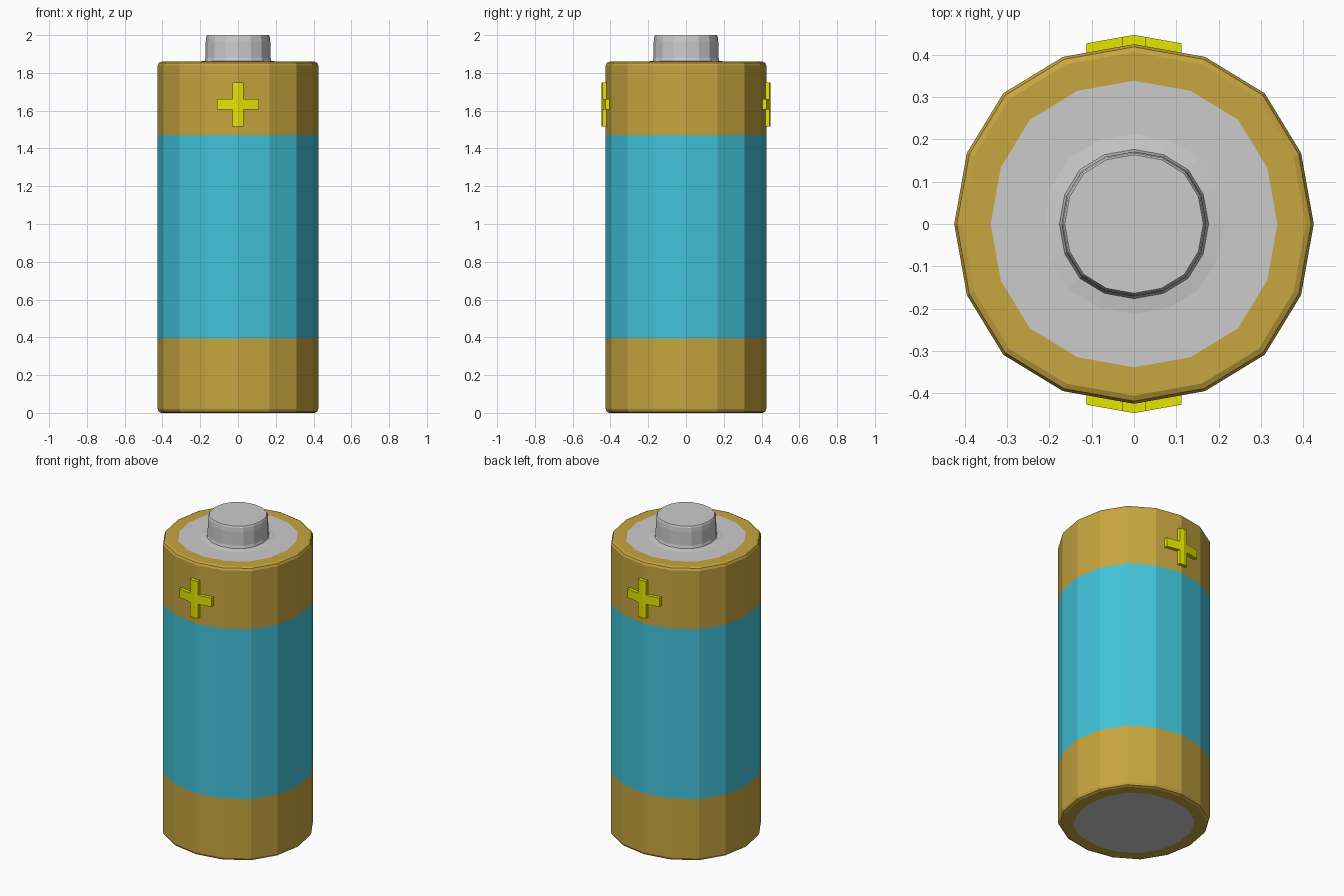
import bpy, bmesh, math

if "Cube" in bpy.data.objects:
    bpy.data.objects.remove(bpy.data.objects["Cube"])

# One quarter of the slightly squared 16-sided section
QUARTER = [(0.425, 0.0), (0.395, 0.168), (0.309, 0.309), (0.168, 0.395)]
SECTION = []
for q in range(4):
    c, s = [(1, 0), (0, 1), (-1, 0), (0, -1)][q]
    SECTION += [(x * c - y * s, x * s + y * c) for x, y in QUARTER]


def material(name, rgb):
    m = bpy.data.materials.new(name)
    m.diffuse_color = (*rgb, 1)
    m.use_nodes = True
    m.node_tree.nodes["Principled BSDF"].inputs["Base Color"].default_value = m.diffuse_color
    return m


gold = material("gold", (0.57, 0.38, 0.05))
teal = material("teal", (0.055, 0.55, 0.70))
yellow = material("yellow", (0.78, 0.78, 0.0))


def finish(bm, name, mat):
    me = bpy.data.meshes.new(name)
    bm.to_mesh(me)
    bm.free()
    ob = bpy.data.objects.new(name, me)
    bpy.context.collection.objects.link(ob)
    if mat:
        me.materials.append(mat)
    return ob


def sweep(name, profile, mat=None, cap_start=False, cap_end=False):
    """Stack scaled copies of the section: profile is (scale, z), going outward/up."""
    bm = bmesh.new()
    rings = [[bm.verts.new((x * k, y * k, z)) for x, y in SECTION] for k, z in profile]
    n = len(SECTION)
    for a, b in zip(rings, rings[1:]):
        for i in range(n):
            j = (i + 1) % n
            bm.faces.new((a[i], a[j], b[j], b[i]))
    if cap_start:
        bm.faces.new(rings[0][::-1])
    if cap_end:
        bm.faces.new(rings[-1])
    return finish(bm, name, mat)


# Casing bands
sweep("lower_band", [(0.797, 0), (0.955, 0), (0.985, 0.006), (1, 0.02), (1, 0.395)], gold)
sweep("middle_wrap", [(1, 0.395), (1, 1.47)], teal)
sweep("upper_band", [(1, 1.47), (1, 1.84), (0.985, 1.853), (0.955, 1.859), (0.797, 1.859)], gold)

# Metal contacts
sweep("bottom_contact", [(0.4, 0), (0.797, 0)], cap_start=True)
sweep("top_contact", [(0.797, 1.859), (0.5, 1.859), (0.415, 1.864), (0.405, 1.88),
                      (0.402, 1.965), (0.395, 1.992), (0.385, 2.0)], cap_end=True)


# Raised plus signs hugging the casing, front and back
def plus_sign(name, side):
    bm = bmesh.new()
    xs = [-0.112, -0.028, 0, 0.028, 0.112]
    zs = [1.515, 1.605, 1.661, 1.75]
    vert = {}

    def v(i, k):
        if (i, k) not in vert:
            y = 0.447 - abs(xs[i]) * 0.03 / 0.168
            vert[i, k] = bm.verts.new((side * xs[i], side * y, zs[k]))
        return vert[i, k]

    for i in range(4):
        for k in range(3):
            if k == 1 or i in (1, 2):
                bm.faces.new((v(i, k), v(i, k + 1), v(i + 1, k + 1), v(i + 1, k)))
    # extrude back to the casing surface
    geo = bmesh.ops.extrude_face_region(bm, geom=bm.faces[:], use_keep_orig=True)["geom"]
    moved = [g for g in geo if isinstance(g, bmesh.types.BMVert)]
    bmesh.ops.translate(bm, verts=moved, vec=(0, -side * 0.024, 0))
    bmesh.ops.recalc_face_normals(bm, faces=bm.faces[:])
    return finish(bm, name, yellow)


plus_sign("front_plus_sign", -1)
plus_sign("back_plus_sign", 1)
